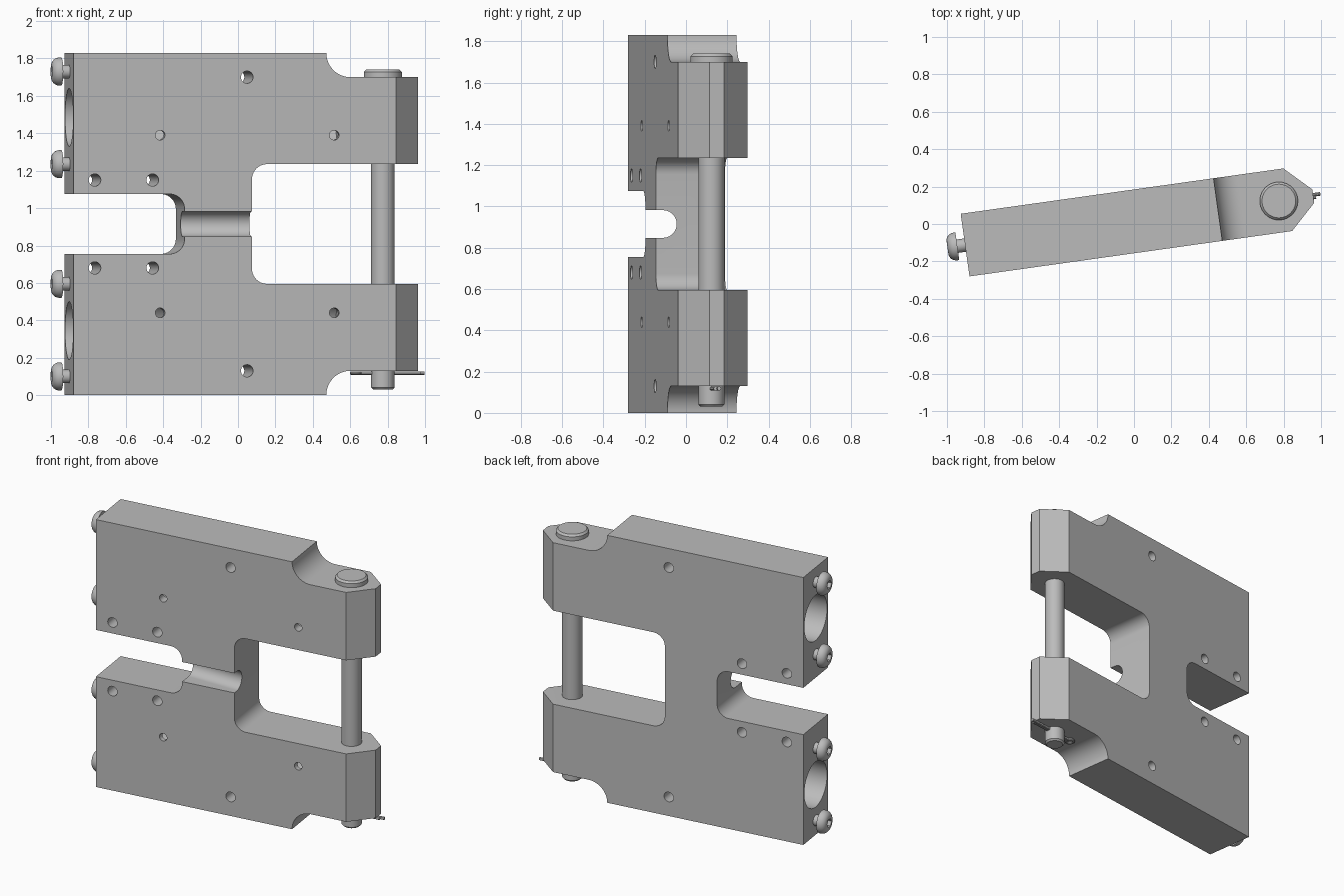
import bpy, bmesh, math
from mathutils import Matrix, Vector

if "Cube" in bpy.data.objects:
    bpy.data.objects.remove(bpy.data.objects["Cube"], do_unlink=True)

TURN = Matrix.Rotation(math.radians(8), 4, 'Z')   # the whole assembly is turned
HEIGHT = 1.83
MID_V = 0.014                                     # centre plane of the plate
FRONT, BACK = MID_V - 0.169, MID_V + 0.169
PIN_U = 0.784

steel = bpy.data.materials.new("plain grey")
steel.use_nodes = True
GREY = (0.5, 0.5, 0.5, 1)
steel.diffuse_color = GREY
steel.node_tree.nodes["Principled BSDF"].inputs["Base Color"].default_value = GREY


def finish(name, bm, turned=True):
    bmesh.ops.recalc_face_normals(bm, faces=bm.faces)
    if turned:
        bm.transform(TURN)
    mesh = bpy.data.meshes.new(name)
    bm.to_mesh(mesh)
    bm.free()
    mesh.materials.append(steel)
    obj = bpy.data.objects.new(name, mesh)
    bpy.context.collection.objects.link(obj)
    return obj


def prism(name, points, sweep, turned=True):
    bm = bmesh.new()
    face = bm.faces.new([bm.verts.new(p) for p in points])
    new = bmesh.ops.extrude_face_region(bm, geom=[face])["geom"]
    verts = [g for g in new if isinstance(g, bmesh.types.BMVert)]
    bmesh.ops.translate(bm, verts=verts, vec=Vector(sweep))
    return finish(name, bm, turned)


def lathe(name, profile, place, steps=40):
    """Closed solid of revolution about local z from (radius, height) pairs."""
    bm = bmesh.new()
    rings = [[bm.verts.new((r * math.cos(math.tau * i / steps),
                            r * math.sin(math.tau * i / steps), h))
              for i in range(steps)] for r, h in profile]
    for a, b in zip(rings, rings[1:]):
        for i in range(steps):
            j = (i + 1) % steps
            bm.faces.new((a[i], a[j], b[j], b[i]))
    bm.faces.new(rings[0])
    bm.faces.new(rings[-1])
    bm.transform(place)
    return finish(name, bm)


def arc(cx, cy, r, start, end, n=10):
    return [(cx + r * math.cos(math.radians(start + (end - start) * i / n)),
             cy + r * math.sin(math.radians(start + (end - start) * i / n)))
            for i in range(n + 1)]


def circle(cx, cy, r, n=32):
    return arc(cx, cy, r, 0, 360, n)[:-1]


def activate(obj):
    bpy.ops.object.select_all(action='DESELECT')
    obj.select_set(True)
    bpy.context.view_layer.objects.active = obj


def cut(target, cutter):
    activate(target)
    mod = target.modifiers.new("cut", 'BOOLEAN')
    mod.operation, mod.solver, mod.object = 'DIFFERENCE', 'EXACT', cutter
    bpy.ops.object.modifier_apply(modifier=mod.name)
    bpy.data.objects.remove(cutter, do_unlink=True)


def smooth(obj):
    activate(obj)
    bpy.ops.object.shade_smooth_by_angle(angle=math.radians(25))


# Main body: upper half outline, mirrored downwards
upper = (arc(-0.39, 0.995, 0.08, 0, 90)
         + [(-0.91, 1.075), (-0.91, HEIGHT)]
         + arc(0.585, HEIGHT, 0.13, 180, 270, 14)
         + [(0.97, 1.70), (0.97, 1.235)]
         + arc(0.134, 1.155, 0.08, 90, 180))
outline = upper + [(u, HEIGHT - z) for u, z in reversed(upper)]
body = prism("clamp_body", [(u, FRONT, z) for u, z in outline], (0, BACK - FRONT, 0))

# Angled corners at the pin end
for side in (1, -1):
    corner = [(0.763, 0.2355), (1.039, -0.0305), (1.1, 0.3)]
    cut(body, prism("corner_cutter",
                    [(u, MID_V + side * v, -0.1) for u, v in corner], (0, 0, 2.1)))

# Round-bottomed groove across the web
groove = [(-0.4, 0.848)] + arc(-0.112, 0.915, 0.067, -90, 90, 20) + [(-0.4, 0.982)]
cut(body, prism("groove_cutter", [(-0.5, y, z) for y, z in groove], (0.8, 0, 0), False))

# Bores in the end face, through holes and blind holes in the front
def flip(z, half):
    return z if half else HEIGHT - z

for half in (True, False):
    bore = circle(MID_V, flip(1.485, half), 0.155, 48)
    cut(body, prism("bore_cutter", [(-1.0, v, z) for v, z in bore], (1.55, 0, 0)))
    for u, z, r, depth in ((0.027, 1.70, 0.033, 0.5), (-0.795, 1.15, 0.033, 0.5),
                           (-0.483, 1.15, 0.033, 0.5), (-0.442, 1.39, 0.026, 0.2),
                           (0.498, 1.39, 0.026, 0.2)):
        hole = circle(u, flip(z, half), r, 24)
        cut(body, prism("hole_cutter", [(a, FRONT - 0.05, b) for a, b in hole],
                        (0, depth, 0)))
smooth(body)

# Button-head screws on the end face
facing = Matrix.Translation((-0.90, MID_V, 0)) @ Matrix.Rotation(math.radians(-90), 4, 'Y')
dome = [(0.035 + 0.04 * math.cos(t * math.pi / 12), 0.062 + 0.043 * math.sin(t * math.pi / 12))
        for t in range(7)]
screw = lathe("screw_1", [(0.036, -0.03), (0.036, 0.052), (0.075, 0.052)] + dome, facing)
socket = circle(MID_V, 0, 0.03, 6)
cut(screw, prism("socket_cutter", [(-1.05, v, z) for v, z in socket], (0.08, 0, 0)))
smooth(screw)
screw.location.z = 1.73
for number, z in enumerate((1.235, 0.595, 0.10), 2):
    twin = screw.copy()
    twin.name = f"screw_{number}"
    twin.location.z = z
    bpy.context.collection.objects.link(twin)

# Hinge pin with chamfered head and tip
pin = lathe("hinge_pin", [(0.052, 0.03), (0.063, 0.041), (0.063, 1.69), (0.102, 1.69),
                          (0.102, 1.727), (0.09, 1.74)],
            Matrix.Translation((PIN_U, MID_V, 0)))
smooth(pin)

# Split pin through the lower end of the hinge pin
path = [(0.225, 0.007)] + arc(-0.145, 0, 0.024, 17, 343, 20) + [(0.20, -0.007)]
curve = bpy.data.curves.new("split_pin", 'CURVE')
curve.dimensions = '3D'
curve.bevel_depth, curve.bevel_resolution, curve.use_fill_caps = 0.01, 3, True
spline = curve.splines.new('POLY')
spline.points.add(len(path) - 1)
for point, (u, v) in zip(spline.points, path):
    point.co = (*(TURN @ Vector((PIN_U + u, MID_V + v, 0.118))), 1)
curve.materials.append(steel)
split_pin = bpy.data.objects.new("split_pin", curve)
bpy.context.collection.objects.link(split_pin)
activate(split_pin)
bpy.ops.object.convert(target='MESH')
smooth(split_pin)
